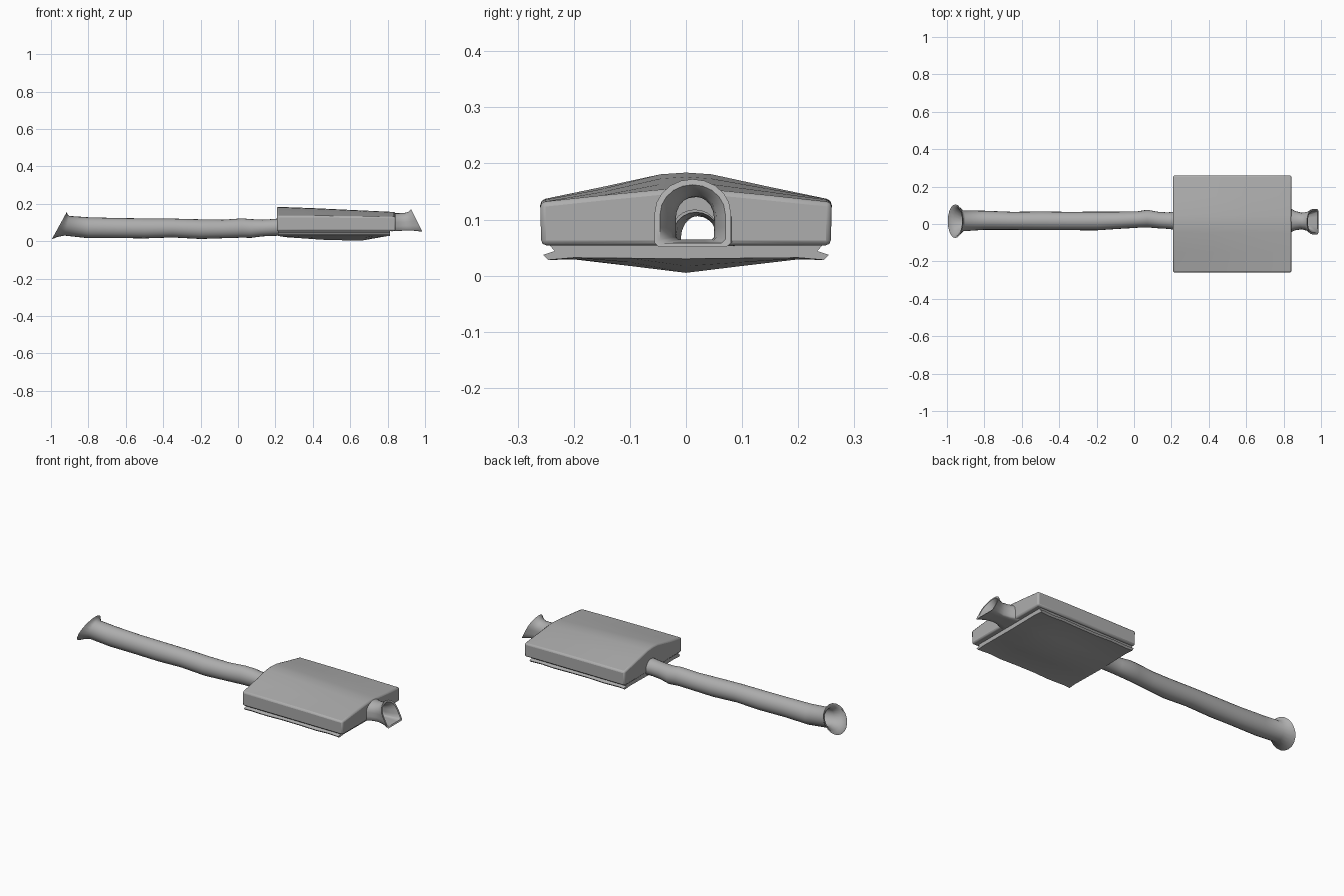
import bpy
import bmesh
from math import sin, cos, pi, radians

cube = bpy.data.objects.get("Cube")
if cube:
    bpy.data.objects.remove(cube, do_unlink=True)

metal = bpy.data.materials.new("grey metal")
metal.use_nodes = True
GREY = (0.42, 0.42, 0.42, 1)
metal.diffuse_color = GREY
metal.node_tree.nodes["Principled BSDF"].inputs["Base Color"].default_value = GREY


def loft(name, rings, tube=False):
    """Skin a list of point rings; a tube joins its last ring to its first."""
    bm = bmesh.new()
    loops = [[bm.verts.new(p) for p in ring] for ring in rings]
    n = len(loops[0])
    pairs = list(zip(loops, loops[1:]))
    if tube:
        pairs.append((loops[-1], loops[0]))
    else:
        bm.faces.new(loops[0])
        bm.faces.new(loops[-1])
    for a, b in pairs:
        for i in range(n):
            j = (i + 1) % n
            bm.faces.new((a[i], a[j], b[j], b[i]))
    bmesh.ops.recalc_face_normals(bm, faces=bm.faces)
    mesh = bpy.data.meshes.new(name)
    bm.to_mesh(mesh)
    bm.free()
    mesh.materials.append(metal)
    ob = bpy.data.objects.new(name, mesh)
    bpy.context.collection.objects.link(ob)
    return ob


def smooth(ob, angle):
    bpy.ops.object.select_all(action="DESELECT")
    ob.select_set(True)
    bpy.context.view_layer.objects.active = ob
    bpy.ops.object.shade_smooth_by_angle(angle=radians(angle))


def ring(x, y, ry, low, high, lean=0, arch=False, wall=0, sides=20):
    """Cross-section across x: an oval, or a flat-floored arch; lean tips it."""
    ry, low, high = ry - wall, low + min(wall, 0.007 if arch else wall), high - wall
    points = []
    for i in range(sides):
        a = 2 * pi * i / sides
        c, s = cos(a), sin(a)
        if arch and s < 0:
            c = max(-1, min(1, c * 1.5))
            s = max(-1, s * 1.5)
        z = (low + high) / 2 + s * (high - low) / 2
        points.append((x + lean * (z - (low + high) / 2), y + c * ry, z))
    return points


def hollow(name, stations, wall):
    """Open-ended pipe: outer skin, then the inner skin back again."""
    outer = [ring(*s) for s in stations]
    inner = [ring(*s, wall=wall) for s in reversed(stations)]
    smooth(loft(name, outer + inner, tube=True), 50)


# Long pipe with a slanted flared mouth: x, y, half width, low, high, lean, arch
hollow("long_pipe", [
    (-0.955, 0.015, 0.090, 0.010, 0.158, 0.55),
    (-0.940, 0.015, 0.078, 0.022, 0.145, 0.45),
    (-0.915, 0.017, 0.056, 0.030, 0.135, 0.25),
    (-0.80, 0.020, 0.051, 0.016, 0.128),
    (-0.65, 0.017, 0.048, 0.017, 0.124),
    (-0.50, 0.017, 0.050, 0.015, 0.122),
    (-0.35, 0.016, 0.049, 0.020, 0.121),
    (-0.20, 0.016, 0.050, 0.012, 0.117),
    (-0.08, 0.020, 0.046, 0.016, 0.115),
    (0.02, 0.024, 0.044, 0.019, 0.122),
    (0.07, 0.029, 0.047, 0.018, 0.118),
    (0.13, 0.021, 0.044, 0.026, 0.115),
    (0.18, 0.018, 0.044, 0.028, 0.118),
    (0.225, 0.018, 0.049, 0.030, 0.122),
], 0.009)

# Short arched outlet
hollow("outlet", [
    (0.82, 0.020, 0.075, 0.053, 0.150, 0, True),
    (0.86, 0.018, 0.052, 0.055, 0.150, 0, True),
    (0.895, 0.016, 0.044, 0.057, 0.151, -0.1, True),
    (0.925, 0.014, 0.050, 0.056, 0.157, -0.3, True),
    (0.955, 0.012, 0.068, 0.051, 0.172, -0.5, True),
], 0.010)


# Muffler upper shell: a shallow gabled box, its ridge falling toward the outlet
def shell_ring(x, ridge, eave):
    half = [(0.258, 0.054), (0.260, eave), (0.15, eave + (ridge - eave) * 0.47),
            (0.045, ridge - 0.003)]
    return ([(x, y, z) for y, z in half] + [(x, 0, ridge)]
            + [(x, -y, z) for y, z in reversed(half)])


shell = loft("muffler_shell", [
    shell_ring(0.208, 0.184, 0.135),
    shell_ring(0.42, 0.176, 0.135),
    shell_ring(0.63, 0.166, 0.134),
    shell_ring(0.842, 0.156, 0.131)])
bevel = shell.modifiers.new("soft edges", "BEVEL")
bevel.width = 0.009
bevel.segments = 2
bevel.limit_method = "ANGLE"
bevel.angle_limit = radians(40)

# Gas passage through the shell
bore = loft("bore_cutter", [
    ring(x, 0.016, 0.037, 0.059, 0.117, 0, True) for x in (0.15, 0.90)])
bore.hide_render = True
bore.hide_viewport = True
bore.display_type = "WIRE"
cut = shell.modifiers.new("passage", "BOOLEAN")
cut.operation = "DIFFERENCE"
cut.solver = "EXACT"
cut.object = bore
smooth(shell, 35)


# Muffler lower pan: rimmed plate with a shallow keel
def pan_ring(x, depth):
    keel = 0.030 - depth
    wave = 0.003 * sin(x * 40)
    half = [(0.245, 0.056), (0.234, 0.044), (0.252 + wave, 0.037),
            (0.243 + wave, 0.028), (0.20, 0.032 - depth * 0.12),
            (0.10, 0.031 - depth * 0.55)]
    return ([(x, y, z) for y, z in half] + [(x, 0, keel)]
            + [(x, -y, z) for y, z in reversed(half)])


pan = loft("muffler_pan", [
    pan_ring(x, d) for x, d in (
        (0.215, 0.002), (0.25, 0.008), (0.35, 0.015), (0.45, 0.022),
        (0.56, 0.025), (0.67, 0.025), (0.74, 0.013), (0.812, 0.0))])
smooth(pan, 35)
